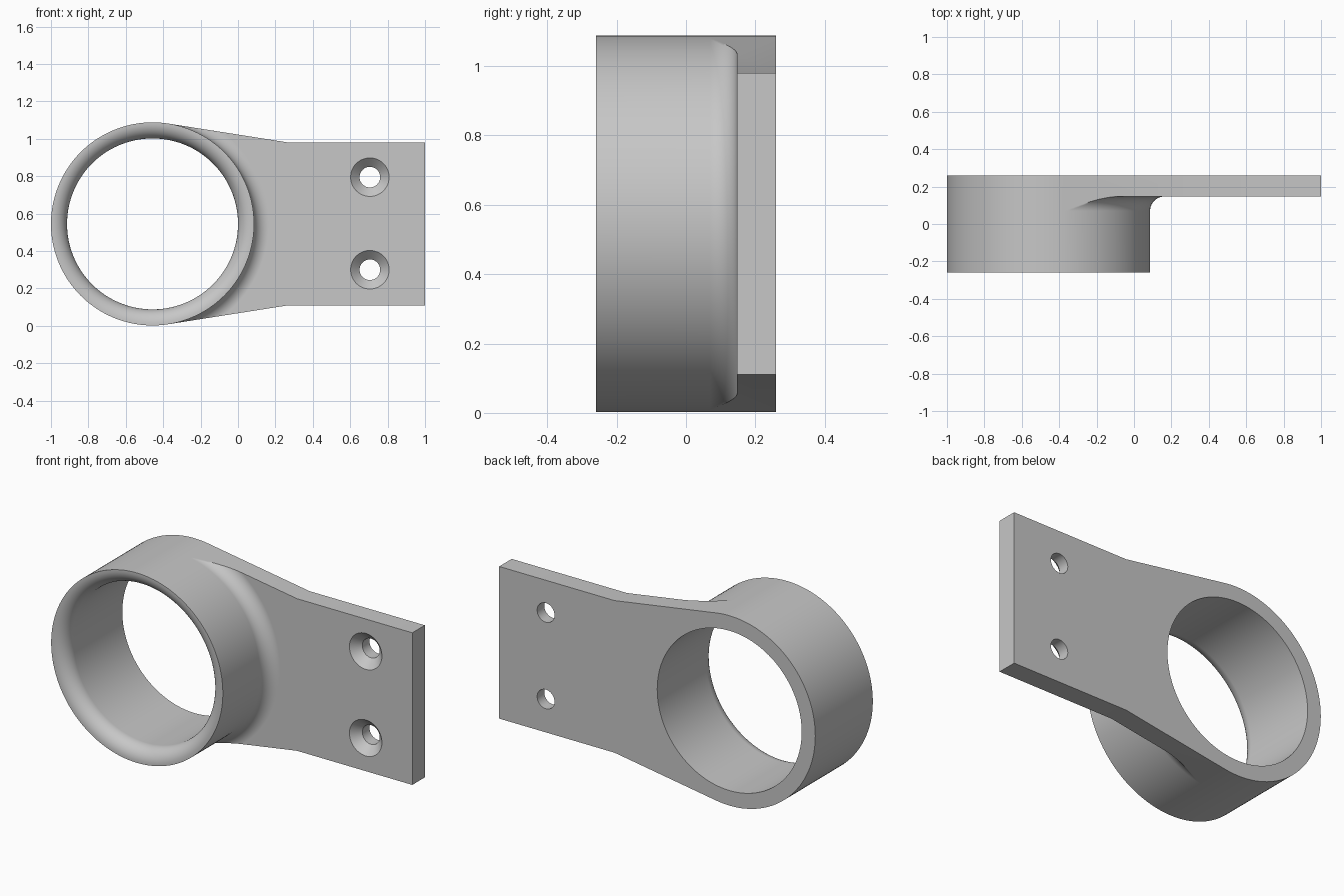
import bpy, bmesh, math

if "Cube" in bpy.data.objects:
    bpy.data.objects.remove(bpy.data.objects["Cube"])

CX, CZ = -0.457, 0.545            # ring axis
R_OUT, R_IN = 0.543, 0.457
FRONT, BACK, PLATE_Y = -0.26, 0.26, 0.147
FILLET, LIP = 0.077, 0.08
NECK_X, END_X, HALF = 0.27, 1.0, 0.435

grey = bpy.data.materials.new("light_grey")
grey.diffuse_color = (0.57, 0.57, 0.57, 1)
grey.use_nodes = True
grey.node_tree.nodes["Principled BSDF"].inputs["Base Color"].default_value = grey.diffuse_color

# Angle at which the tapered plate edge touches the ring
dx = NECK_X - CX
TANGENT = math.atan2(HALF, dx) + math.acos(R_OUT / math.hypot(dx, HALF))
WING, REST = 64, 80               # segments on the plate side and on the free side

bm = bmesh.new()


def polar(r, a, y):
    return bm.verts.new((CX + r * math.cos(a), y, CZ + r * math.sin(a)))


# Ring: revolved section with a rounded inner front lip
section = [(R_OUT, FRONT), (R_OUT, PLATE_Y - FILLET), (R_OUT, BACK), (R_IN, BACK)]
for i in range(13):
    t = math.pi / 2 * i / 12
    section.append((R_IN + LIP * (1 - math.cos(t)), FRONT + LIP * (1 - math.sin(t))))
angles = [TANGENT * (2 * i / WING - 1) for i in range(WING)]
angles += [TANGENT + (2 * math.pi - 2 * TANGENT) * i / REST for i in range(REST)]
cols = [[polar(r, a, y) for r, y in section] for a in angles]
n = len(section)
for c in range(len(cols)):
    p, q = cols[c], cols[(c + 1) % len(cols)]
    for k in range(n):
        if k == 1 and c < WING:   # opening where the plate joins
            continue
        m = (k + 1) % n
        bm.faces.new((p[k], p[m], q[m], q[k]))

# Fillet between ring and plate, trimmed by the tapered plate edges
rows = [[cols[c][1] for c in range(WING + 1)]]
for i in range(1, 13):
    t = math.pi / 2 * i / 12
    r = R_OUT + FILLET * (1 - math.cos(t))
    y = PLATE_Y - FILLET * (1 - math.sin(t))
    amax = TANGENT - math.acos(R_OUT / r)
    rows.append([polar(r, amax * (2 * c / WING - 1), y) for c in range(WING + 1)])
for p, q in zip(rows, rows[1:]):
    for c in range(WING):
        bm.faces.new((p[c], p[c + 1], q[c + 1], q[c]))

# Mounting plate: front, back, edges
corners = [(NECK_X, HALF), (END_X, HALF), (END_X, -HALF), (NECK_X, -HALF)]
pf = [bm.verts.new((x, PLATE_Y, CZ + z)) for x, z in corners]
pb = [bm.verts.new((x, BACK, CZ + z)) for x, z in corners]
back_arc = [cols[c][2] for c in range(WING + 1)]
bm.faces.new(rows[-1] + pf)
bm.faces.new(back_arc + pb)
for i in range(3):
    bm.faces.new((pf[i], pf[i + 1], pb[i + 1], pb[i]))
bm.faces.new([row[-1] for row in rows] + [pf[0], pb[0], back_arc[-1]])
bm.faces.new([row[0] for row in rows] + [pf[3], pb[3], back_arc[0]])
bmesh.ops.recalc_face_normals(bm, faces=bm.faces)

mesh = bpy.data.meshes.new("ring_bracket")
bm.to_mesh(mesh)
bm.free()
bracket = bpy.data.objects.new("ring_bracket", mesh)
mesh.materials.append(grey)
bpy.context.collection.objects.link(bracket)


# Countersunk screw holes
def screw_cutter(x, z, seg=48):
    b = bmesh.new()
    prof = [(0.113, PLATE_Y - 0.01), (0.055, PLATE_Y + 0.048), (0.055, BACK + 0.05)]
    loops = [[b.verts.new((x + r * math.cos(2 * math.pi * i / seg), y,
                           z + r * math.sin(2 * math.pi * i / seg)))
              for i in range(seg)] for r, y in prof]
    for p, q in zip(loops, loops[1:]):
        for i in range(seg):
            j = (i + 1) % seg
            b.faces.new((p[i], p[j], q[j], q[i]))
    b.faces.new(loops[0])
    b.faces.new(loops[-1])
    bmesh.ops.recalc_face_normals(b, faces=b.faces)
    me = bpy.data.meshes.new("screw_cutter")
    b.to_mesh(me)
    b.free()
    me.materials.append(grey)
    ob = bpy.data.objects.new("screw_cutter", me)
    ob.hide_render = True
    bpy.context.collection.objects.link(ob)
    return ob


bpy.context.view_layer.objects.active = bracket
bracket.select_set(True)
for z in (0.30, 0.795):
    cutter = screw_cutter(0.705, z)
    cut = bracket.modifiers.new("screw_hole", 'BOOLEAN')
    cut.operation = 'DIFFERENCE'
    cut.solver = 'EXACT'
    cut.object = cutter
    bpy.ops.object.modifier_apply(modifier=cut.name)
    bpy.data.objects.remove(cutter)

# Smooth curves, crisp edges, flat plate faces
bpy.ops.object.shade_smooth_by_angle(angle=math.radians(30))
weighted = bracket.modifiers.new("flat_normals", 'WEIGHTED_NORMAL')
weighted.keep_sharp = True
